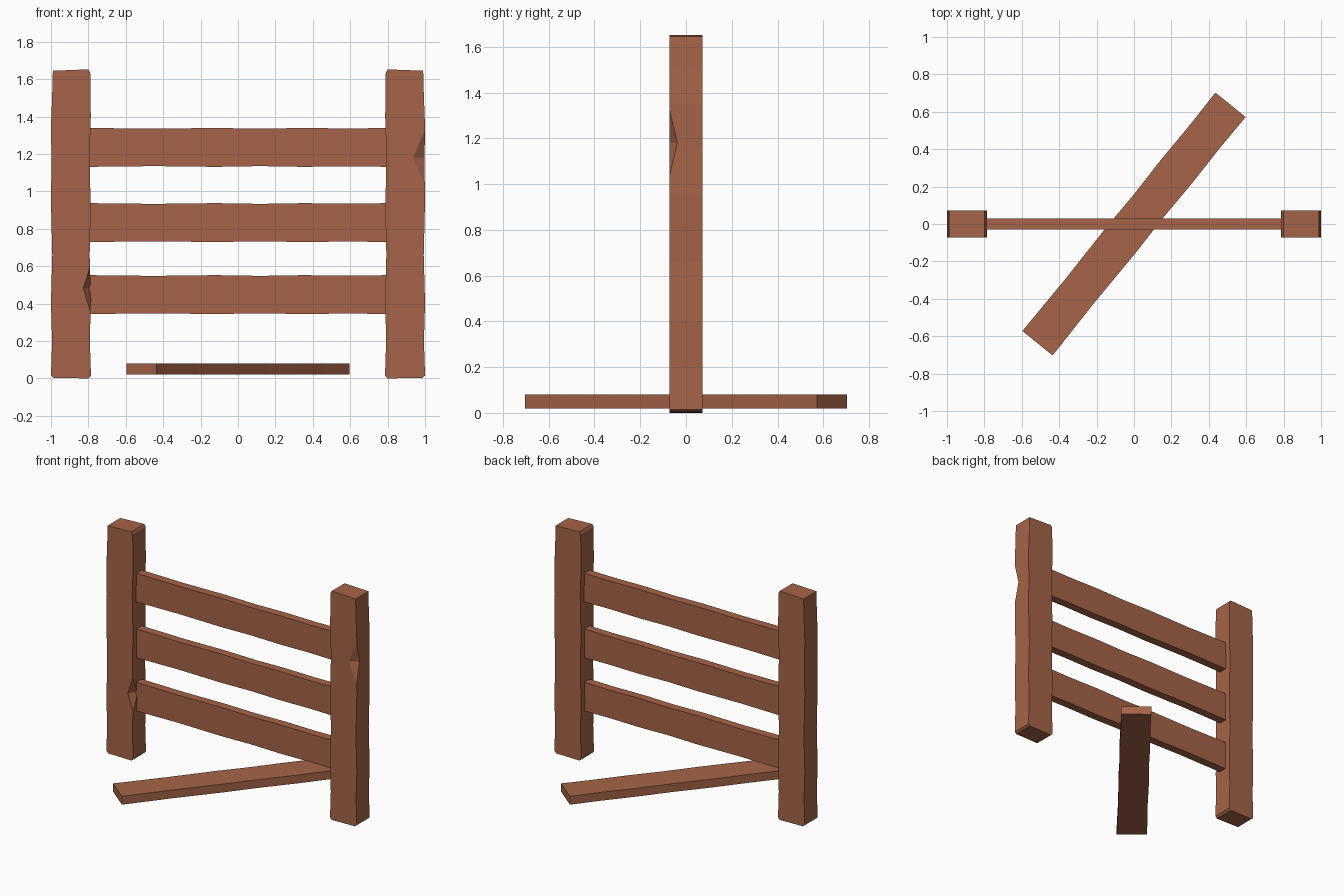
import bpy, bmesh
from math import radians
from mathutils import Matrix, Vector

if "Cube" in bpy.data.objects:
    bpy.data.objects.remove(bpy.data.objects["Cube"])

wood = bpy.data.materials.new("reddish_brown_wood")
wood.diffuse_color = (0.38, 0.127, 0.065, 1)
wood.use_nodes = True
wood.node_tree.nodes["Principled BSDF"].inputs["Base Color"].default_value = wood.diffuse_color


def slab(name, outline, y0, y1):
    """Extrude an x/z outline from y0 to y1."""
    bm = bmesh.new()
    face = bm.faces.new([bm.verts.new((x, y0, z)) for x, z in outline])
    ext = bmesh.ops.extrude_face_region(bm, geom=[face])
    moved = [g for g in ext["geom"] if isinstance(g, bmesh.types.BMVert)]
    bmesh.ops.translate(bm, verts=moved, vec=(0, y1 - y0, 0))
    bmesh.ops.recalc_face_normals(bm, faces=bm.faces)
    mesh = bpy.data.meshes.new(name)
    bm.to_mesh(mesh)
    bm.free()
    mesh.materials.append(wood)
    ob = bpy.data.objects.new(name, mesh)
    bpy.context.collection.objects.link(ob)
    return ob


def notch(ob, corner, side, dx, dy, h):
    """Chop a wedge out of a front vertical edge; side is +1 for a right edge."""
    c = Vector(corner)
    p, q = c - Vector((side * dx, 0, 0)), c + Vector((0, dy, 0))
    mid, along = (p + q) / 2, (q - p).normalized()
    out = Vector((side * dy, -dx, 0)).normalized()
    d = (c - p).dot(out)
    bm = bmesh.new()
    pts = []
    for s in (-0.3, 0.3):
        for n, z in ((0, 0), (3 * d, 3 * h), (3 * d, -3 * h)):
            pts.append(mid + along * s + out * n + Vector((0, 0, z)))
    bmesh.ops.convex_hull(bm, input=[bm.verts.new(v) for v in pts])
    bmesh.ops.recalc_face_normals(bm, faces=bm.faces)
    mesh = bpy.data.meshes.new("notch_cutter")
    bm.to_mesh(mesh)
    bm.free()
    mesh.materials.append(wood)
    cutter = bpy.data.objects.new("notch_cutter", mesh)
    bpy.context.collection.objects.link(cutter)
    cutter.hide_render = True
    mod = ob.modifiers.new("notch", 'BOOLEAN')
    mod.operation, mod.solver, mod.object = 'DIFFERENCE', 'EXACT', cutter
    bpy.context.view_layer.objects.active = ob
    bpy.ops.object.modifier_apply(modifier=mod.name)
    bpy.data.objects.remove(cutter)


# Posts: slightly wavy uprights, mirrored left and right
post = [(-0.985, 0.003), (-0.8, 0.0), (-0.786, 0.014), (-0.792, 0.2), (-0.787, 0.42),
        (-0.793, 0.66), (-0.788, 0.9), (-0.793, 1.2), (-0.787, 1.4), (-0.79, 1.635),
        (-0.8, 1.652), (-0.99, 1.645), (-0.994, 1.5), (-1.0, 1.35), (-0.997, 1.15),
        (-1.0, 0.95), (-0.993, 0.66), (-1.0, 0.4), (-0.994, 0.2), (-1.0, 0.015)]
left = slab("left_post", post, -0.073, 0.073)
right = slab("right_post", [(-x, z) for x, z in post], -0.073, 0.073)
notch(left, (-0.788, -0.073, 0.48), 1, 0.04, 0.055, 0.125)
notch(right, (0.998, -0.073, 1.18), 1, 0.062, 0.036, 0.145)

# Rails: three wavy boards between the posts
wave = [(-0.8, 0.104), (-0.45, 0.1), (-0.12, 0.104), (0.12, 0.1), (0.35, 0.104),
        (0.6, 0.101), (0.8, 0.104)]
for name, zc in (("lower_rail", 0.448), ("middle_rail", 0.833), ("upper_rail", 1.235)):
    outline = [(x, zc - z) for x, z in wave] + [(x, zc + z) for x, z in reversed(wave)]
    slab(name, outline, -0.03, 0.03)

# Loose plank lying diagonally on the ground
board = [(x * 0.82 / 0.8, -z) for x, z in wave] + [(x * 0.82 / 0.8, z) for x, z in reversed(wave)]
plank = slab("fallen_plank", board, -0.03, 0.03)
plank.data.transform(Matrix.Translation((0, 0, 0.05)) @ Matrix.Rotation(radians(51), 4, 'Z')
                     @ Matrix.Rotation(radians(90), 4, 'X'))
